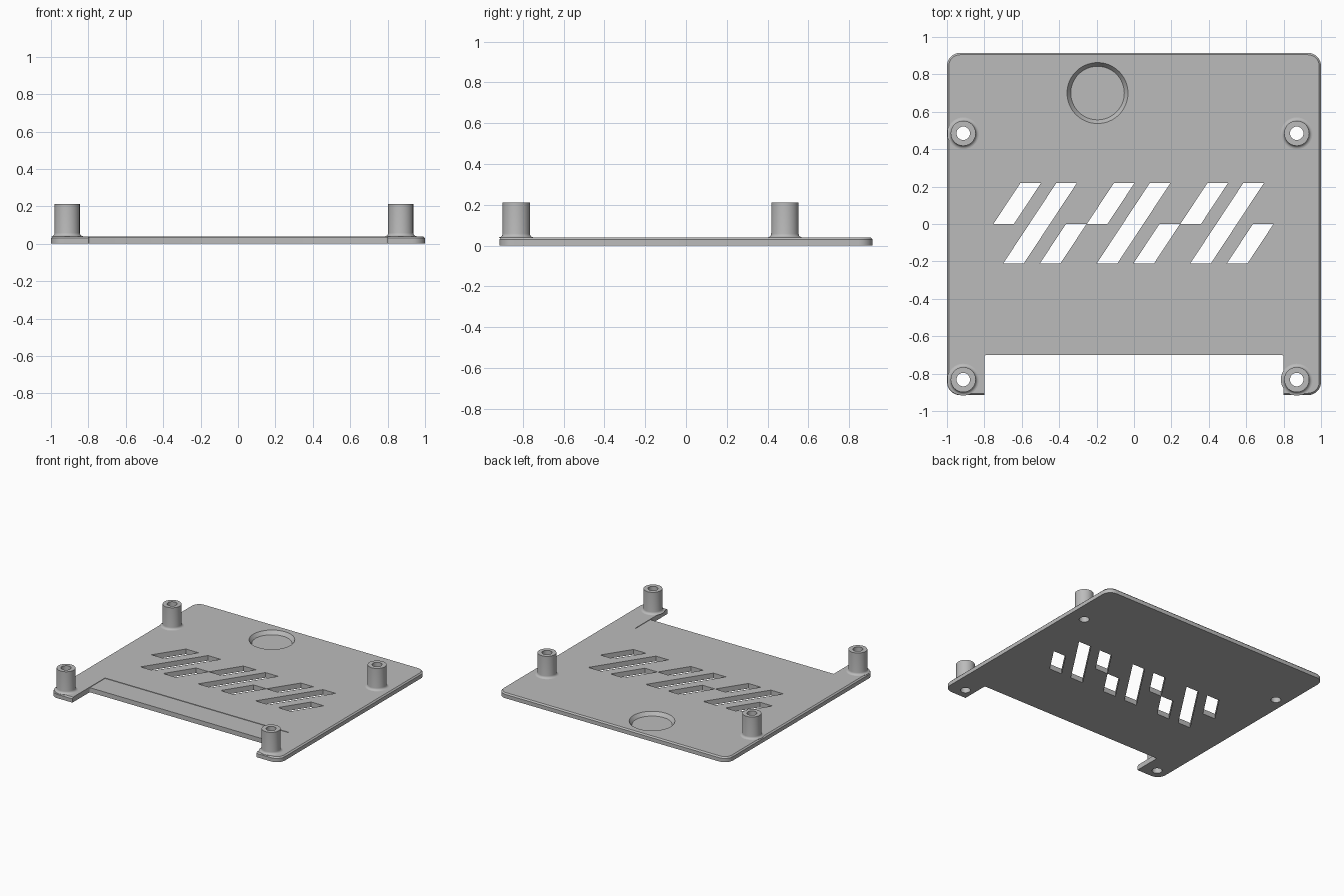
import bpy, bmesh
from math import cos, sin, pi

cube = bpy.data.objects.get("Cube")
if cube:
    bpy.data.objects.remove(cube, do_unlink=True)

grey = bpy.data.materials.new("light_grey")
grey.use_nodes = True
grey.diffuse_color = (0.5, 0.5, 0.5, 1)
grey.node_tree.nodes["Principled BSDF"].inputs["Base Color"].default_value = (0.5, 0.5, 0.5, 1)

TOP = 0.04          # plate thickness
HALF_Y = 0.915
POSTS = [(x, y) for x in (-0.913, 0.87) for y in (-0.832, 0.485)]


def loft(name, rings, capped=True, closed=False):
    """Skin a stack of equal-length point rings into one object."""
    bm = bmesh.new()
    loops = [[bm.verts.new(p) for p in ring] for ring in rings]
    pairs = list(zip(loops, loops[1:]))
    if closed:
        pairs.append((loops[-1], loops[0]))
    for a, b in pairs:
        for i in range(len(a)):
            j = (i + 1) % len(a)
            bm.faces.new((a[i], a[j], b[j], b[i]))
    if capped:
        bm.faces.new(loops[0])
        bm.faces.new(loops[-1])
    bmesh.ops.recalc_face_normals(bm, faces=bm.faces)
    mesh = bpy.data.meshes.new(name)
    bm.to_mesh(mesh)
    bm.free()
    mesh.materials.append(grey)
    obj = bpy.data.objects.new(name, mesh)
    bpy.context.collection.objects.link(obj)
    return obj


def circle(x, y, r, z, n=48):
    return [(x + r * cos(2 * pi * i / n), y + r * sin(2 * pi * i / n), z) for i in range(n)]


def rounded(hx, hy, r, z, cy=0.0, n=8):
    pts = []
    for k, (sx, sy) in enumerate(((1, 1), (-1, 1), (-1, -1), (1, -1))):
        for i in range(n + 1):
            a = (k + i / n) * pi / 2
            pts.append((sx * (hx - r) + r * cos(a), cy + sy * (hy - r) + r * sin(a), z))
    return pts


def activate(obj):
    bpy.ops.object.select_all(action='DESELECT')
    obj.select_set(True)
    bpy.context.view_layer.objects.active = obj


def cut(target, cutter):
    cutter.hide_render = True
    mod = target.modifiers.new("cut", 'BOOLEAN')
    mod.operation = 'DIFFERENCE'
    mod.solver = 'EXACT'
    mod.object = cutter
    activate(target)
    bpy.ops.object.modifier_apply(modifier=mod.name)
    bpy.data.objects.remove(cutter, do_unlink=True)


def smooth(obj):
    activate(obj)
    bpy.ops.object.shade_smooth_by_angle(angle=0.5)


# Base plate with rounded corners and a chamfered upper rim
plate = loft("base_plate", [
    rounded(1, HALF_Y, 0.07, 0),
    rounded(1, HALF_Y, 0.07, TOP - 0.01),
    rounded(0.99, HALF_Y - 0.01, 0.06, TOP)])

# Front notch, with a shallow step in the surface behind it
cut(plate, loft("notch_cutter", [rounded(0.8, 0.4, 0.012, z, -1.1, 3) for z in (-0.1, 0.1)]))
cut(plate, loft("step_cutter", [rounded(0.8, 0.2, 0.001, z, -0.71, 1) for z in (TOP - 0.004, 0.1)]))

# Slanted vent slots: short upper, long, short lower, repeated three times
SLANT, WIDTH = 0.66, 0.11
for group in range(3):
    for x0, low, high in ((-0.752, 0.0, 0.22), (-0.56, -0.212, 0.22), (-0.364, -0.212, 0.0)):
        x = x0 + group * 0.5
        cut(plate, loft("vent_cutter", [
            [(x + low * SLANT, low, z), (x + WIDTH + low * SLANT, low, z),
             (x + WIDTH + high * SLANT, high, z), (x + high * SLANT, high, z)]
            for z in (-0.1, 0.1)]))

# Round blind recess with a sloping wall
cut(plate, loft("recess_cutter", [
    circle(-0.195, 0.7, 0.143, 0.012, 64),
    circle(-0.195, 0.7, 0.163, TOP, 64),
    circle(-0.195, 0.7, 0.163, 0.1, 64)]))

# Screw holes through the plate
for x, y in POSTS:
    cut(plate, loft("screw_hole_cutter", [circle(x, y, 0.036, z) for z in (-0.1, 0.1)]))
smooth(plate)

# Hollow standoff posts with a filleted foot
R, F = 0.067, 0.018
profile = [(0.036, TOP - 0.002), (R + F, TOP - 0.002)]
profile += [(R + F - F * sin(a), TOP + F - F * cos(a)) for a in (i * pi / 10 for i in range(6))]
profile += [(R, 0.212), (0.036, 0.212)]
for (x, y), label in zip(POSTS, ("front_right", "back_right", "front_left", "back_left")):
    smooth(loft(label + "_post", [circle(x, y, r, z) for r, z in profile], capped=False, closed=True))
